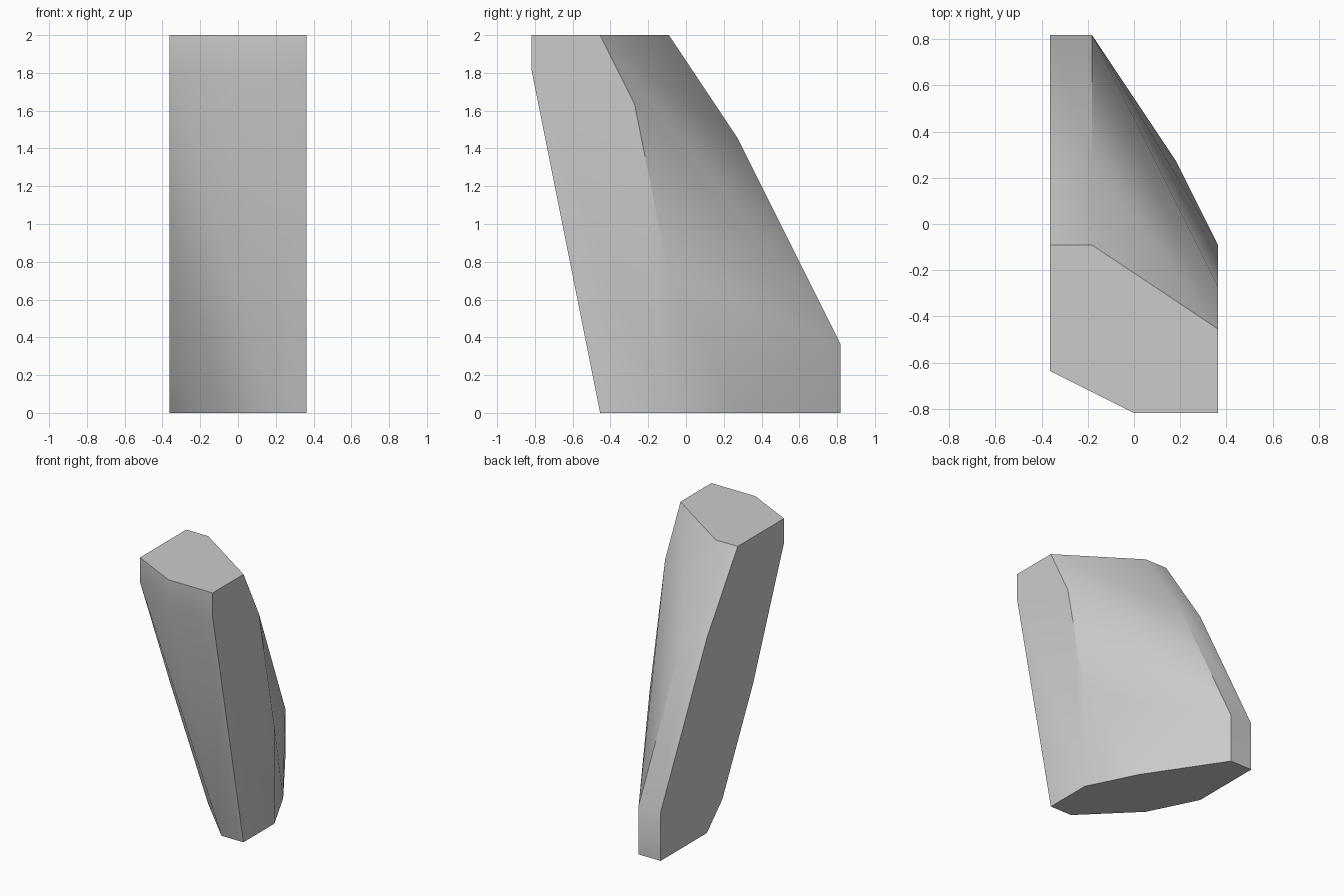
import bpy
import bmesh

cube = bpy.data.objects.get("Cube")
if cube:
    bpy.data.objects.remove(cube, do_unlink=True)

U = 2 / 11  # one lattice step

# Flat top and base outlines (x, y) and the facet corners between (x, y, z)
top = [(-2, -3.5), (0, -4.5), (2, -4.5), (2, -2.5), (-1, -.5), (-2, -.5)]
base = [(2, -2.5), (2, -.5), (1, 1.5), (-1, 4.5), (-2, 4.5), (-2, 1.5), (-1, -.5), (1, -2.5)]
front_corners = [(-2, -3.5, 10), (0, -4.5, 10), (2, -4.5, 10), (-2, -1.5, 5), (-2, .5, 1)]
back_corners = [(2, -1.5, 9), (2, -.5, 4), (-2, 1.5, 8), (-1, 1.5, 8), (-2, 4.5, 2), (-1, 4.5, 2)]
points = [(x, y, 11) for x, y in top] + [(x, y, 0) for x, y in base]
points += front_corners + back_corners

# Faceted stone: convex skin over the corners, flat regions merged
bm = bmesh.new()
for x, y, z in points:
    bm.verts.new((x * U, y * U, z * U))
bmesh.ops.convex_hull(bm, input=bm.verts[:])
bmesh.ops.dissolve_limit(bm, angle_limit=0.01, verts=bm.verts[:], edges=bm.edges[:])
bmesh.ops.recalc_face_normals(bm, faces=bm.faces[:])
mesh = bpy.data.meshes.new("stone")
bm.to_mesh(mesh)
bm.free()

# Plain grey material
grey = bpy.data.materials.new("stone grey")
grey.use_nodes = True
colour = (0.6, 0.6, 0.6, 1)
grey.diffuse_color = colour
grey.node_tree.nodes["Principled BSDF"].inputs["Base Color"].default_value = colour
mesh.materials.append(grey)

stone = bpy.data.objects.new("stone", mesh)
bpy.context.collection.objects.link(stone)
bpy.ops.object.select_all(action='DESELECT')
stone.select_set(True)
bpy.context.view_layer.objects.active = stone
bpy.ops.object.shade_smooth_by_angle(angle=0.5236)
